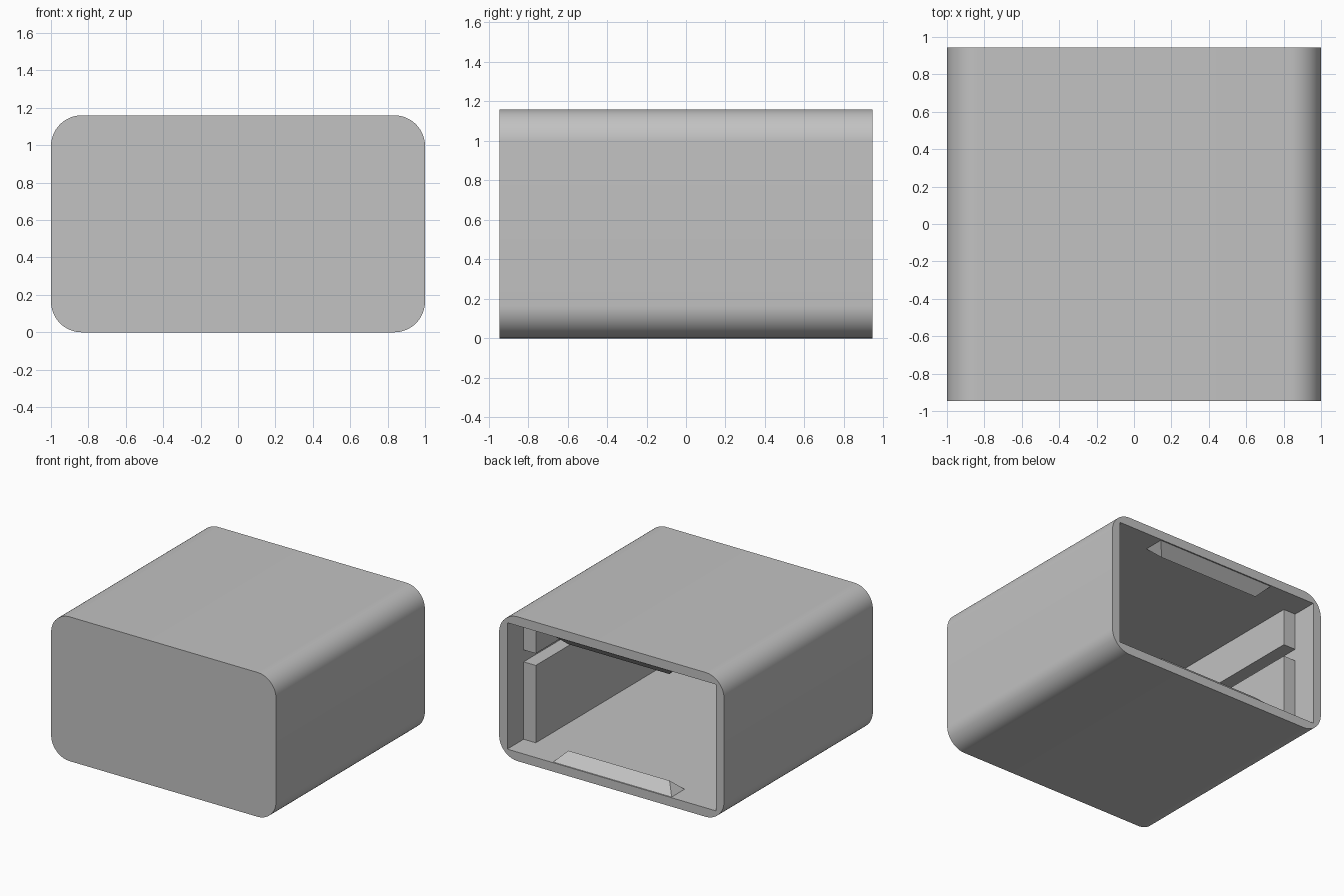
import bpy
import bmesh

if "Cube" in bpy.data.objects:
    bpy.data.objects.remove(bpy.data.objects["Cube"], do_unlink=True)

# Overall sizes
HALF_X, HALF_Y, HEIGHT = 1.0, 0.945, 1.16
WALL, RADIUS = 0.072, 0.165
IN_X = HALF_X - WALL
FLOOR, CEILING = WALL, HEIGHT - WALL
FRONT = -HALF_Y + WALL

grey = bpy.data.materials.new("plain_grey")
grey.use_nodes = True
GREY = (0.54, 0.54, 0.54, 1)
grey.diffuse_color = GREY
grey.node_tree.nodes["Principled BSDF"].inputs["Base Color"].default_value = GREY


def finish(name, bm):
    bmesh.ops.recalc_face_normals(bm, faces=bm.faces)
    mesh = bpy.data.meshes.new(name)
    bm.to_mesh(mesh)
    bm.free()
    mesh.materials.append(grey)
    obj = bpy.data.objects.new(name, mesh)
    bpy.context.collection.objects.link(obj)
    return obj


def box_mesh(low, high):
    bm = bmesh.new()
    bmesh.ops.create_cube(bm, size=1)
    for v in bm.verts:
        v.co = [h if c > 0 else l for c, l, h in zip(v.co, low, high)]
    return bm


# Housing: box with rounded long edges, hollowed out from the back
bm = box_mesh((-HALF_X, -HALF_Y, 0), (HALF_X, HALF_Y, HEIGHT))
long_edges = [e for e in bm.edges if abs(e.verts[0].co.y - e.verts[1].co.y) > 1]
bmesh.ops.bevel(bm, geom=long_edges, offset=RADIUS, segments=16, profile=0.5,
                affect='EDGES')
housing = finish("housing", bm)
cutter = finish("cavity_cutter", box_mesh((-IN_X, FRONT, FLOOR), (IN_X, HALF_Y + 0.2, CEILING)))
cutter.hide_render = True

hollow = housing.modifiers.new("hollow", 'BOOLEAN')
hollow.operation = 'DIFFERENCE'
hollow.solver = 'EXACT'
hollow.object = cutter
bpy.ops.object.select_all(action='DESELECT')
bpy.context.view_layer.objects.active = housing
housing.select_set(True)
bpy.ops.object.modifier_apply(modifier=hollow.name)
bpy.data.objects.remove(cutter, do_unlink=True)
bpy.ops.object.shade_smooth_by_angle()

# Side linings: a lower and an upper block on each side, leaving a slot between
LINING_X, LINING_BACK = 0.82, 0.737
SINK = 0.01
for side, sign in (("left", 1), ("right", -1)):
    x0, x1 = sorted((sign * LINING_X, sign * (IN_X + SINK)))
    for level, z0, z1 in (("lower", FLOOR - SINK, 0.694),
                          ("upper", 0.79, CEILING + SINK)):
        finish(f"{side}_{level}_lining",
               box_mesh((x0, FRONT - SINK, z0), (x1, LINING_BACK, z1)))

# Snap ridges: hipped wedges on the floor and ceiling just inside the opening
RIDGE_Y, RIDGE_HALF, RIDGE_RISE = 0.852, 0.083, 0.08
for name, base, up in (("floor_snap_ridge", FLOOR, 1),
                       ("ceiling_snap_ridge", CEILING, -1)):
    bm = bmesh.new()
    for sx in (-1, 1):
        for sy in (-1, 1):
            bm.verts.new((sx * 0.527, RIDGE_Y + sy * RIDGE_HALF, base))
        bm.verts.new((sx * 0.45, RIDGE_Y, base + up * RIDGE_RISE))
    bmesh.ops.convex_hull(bm, input=bm.verts)
    finish(name, bm)
